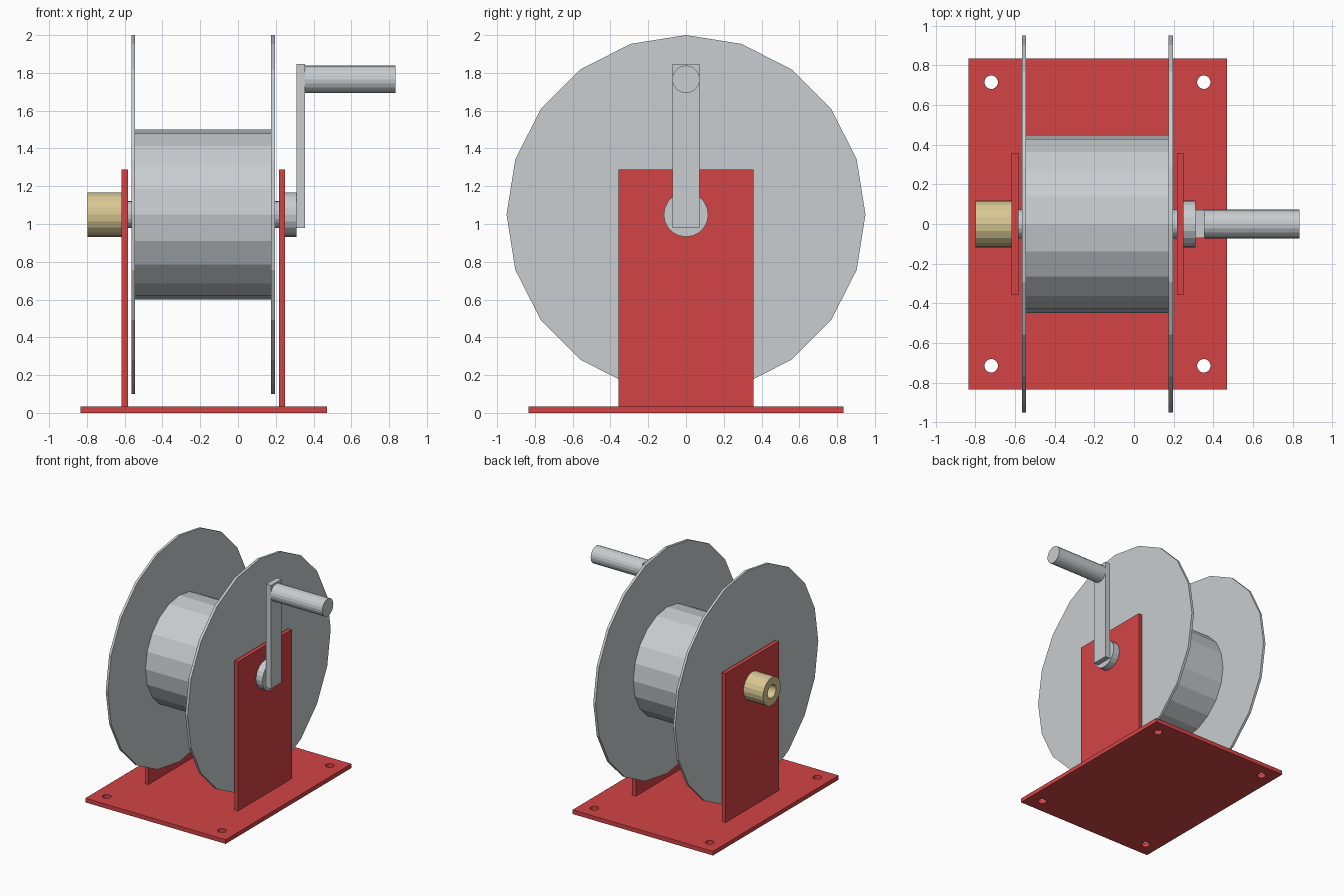
import bpy
import bmesh
from math import cos, sin, tau

cube = bpy.data.objects.get("Cube")
if cube:
    bpy.data.objects.remove(cube, do_unlink=True)

SIDES = 20
AXLE_Z = 1.05


def linear(c):
    c /= 255
    return c / 12.92 if c <= 0.04045 else ((c + 0.055) / 1.055) ** 2.4


def make_material(name, rgb):
    mat = bpy.data.materials.new(name)
    mat.use_nodes = True
    colour = (*[linear(c) for c in rgb], 1)
    mat.diffuse_color = colour
    mat.node_tree.nodes["Principled BSDF"].inputs["Base Color"].default_value = colour
    return mat


red = make_material("red paint", (212, 68, 70))
steel = make_material("light steel", (200, 205, 208))
brass = make_material("brass", (216, 200, 146))


def finish(name, bm, mat):
    bmesh.ops.recalc_face_normals(bm, faces=bm.faces)
    mesh = bpy.data.meshes.new(name)
    bm.to_mesh(mesh)
    bm.free()
    mesh.materials.append(mat)
    obj = bpy.data.objects.new(name, mesh)
    bpy.context.collection.objects.link(obj)
    return obj


def box(name, x, y, z, mat):
    """Box from (min, max) pairs."""
    bm = bmesh.new()
    bmesh.ops.create_cube(bm, size=1)
    for v in bm.verts:
        v.co = [(lo + hi) / 2 + c * (hi - lo)
                for c, (lo, hi) in zip(v.co, (x, y, z))]
    return finish(name, bm, mat)


def turned(name, profile, z, mat):
    """Turn an (x, radius) profile about a sideways axis and cap both ends."""
    bm = bmesh.new()
    rings = [[bm.verts.new((x, r * sin(tau * i / SIDES), z + r * cos(tau * i / SIDES)))
              for i in range(SIDES)] for x, r in profile]
    for a, b in zip(rings, rings[1:]):
        for i in range(SIDES):
            j = (i + 1) % SIDES
            bm.faces.new((a[i], a[j], b[j], b[i]))
    bm.faces.new(rings[0])
    bm.faces.new(rings[-1])
    return finish(name, bm, mat)


def rod(name, x0, x1, radius, z, mat):
    return turned(name, [(x0, radius), (x1, radius)], z, mat)


# Base plate with four bolt holes
base = box("base_plate", (-0.835, 0.47), (-0.835, 0.835), (0, 0.035), red)
bm = bmesh.new()
for x in (-0.72, 0.352):
    for y in (-0.715, 0.715):
        hole = bmesh.ops.create_cone(bm, cap_ends=True, segments=24, radius1=0.034,
                                     radius2=0.034, depth=0.2)
        bmesh.ops.translate(bm, verts=hole["verts"], vec=(x, y, 0.02))
cutter = finish("bolt_hole_cutter", bm, red)
cutter.hide_render = True
cut = base.modifiers.new("bolt holes", "BOOLEAN")
cut.operation = "DIFFERENCE"
cut.solver = "EXACT"
cut.object = cutter
bpy.context.view_layer.objects.active = base
bpy.ops.object.modifier_apply(modifier=cut.name)
bpy.data.objects.remove(cutter, do_unlink=True)

# Upright supports
for side, x in (("right", (-0.617, -0.583)), ("left", (0.216, 0.25))):
    box(side + "_support", x, (-0.357, 0.357), (0.035, 1.288), red)

# Reel: two flanges, drum and axle
rod("right_flange", -0.565, -0.545, 0.95, AXLE_Z, steel)
rod("left_flange", 0.175, 0.197, 0.95, AXLE_Z, steel)
rod("drum", -0.545, 0.175, 0.45, AXLE_Z, steel)
rod("axle", -0.6, 0.25, 0.072, AXLE_Z, steel)

# Hollow hose fitting
turned("hose_fitting",
       [(-0.617, 0.118), (-0.798, 0.118), (-0.798, 0.055), (-0.63, 0.055)],
       AXLE_Z, brass)

# Crank
rod("crank_hub", 0.25, 0.31, 0.118, AXLE_Z, steel)
box("crank_arm", (0.31, 0.355), (-0.071, 0.071), (0.98, 1.848), steel)
rod("crank_handle", 0.355, 0.835, 0.073, 1.766, steel)
